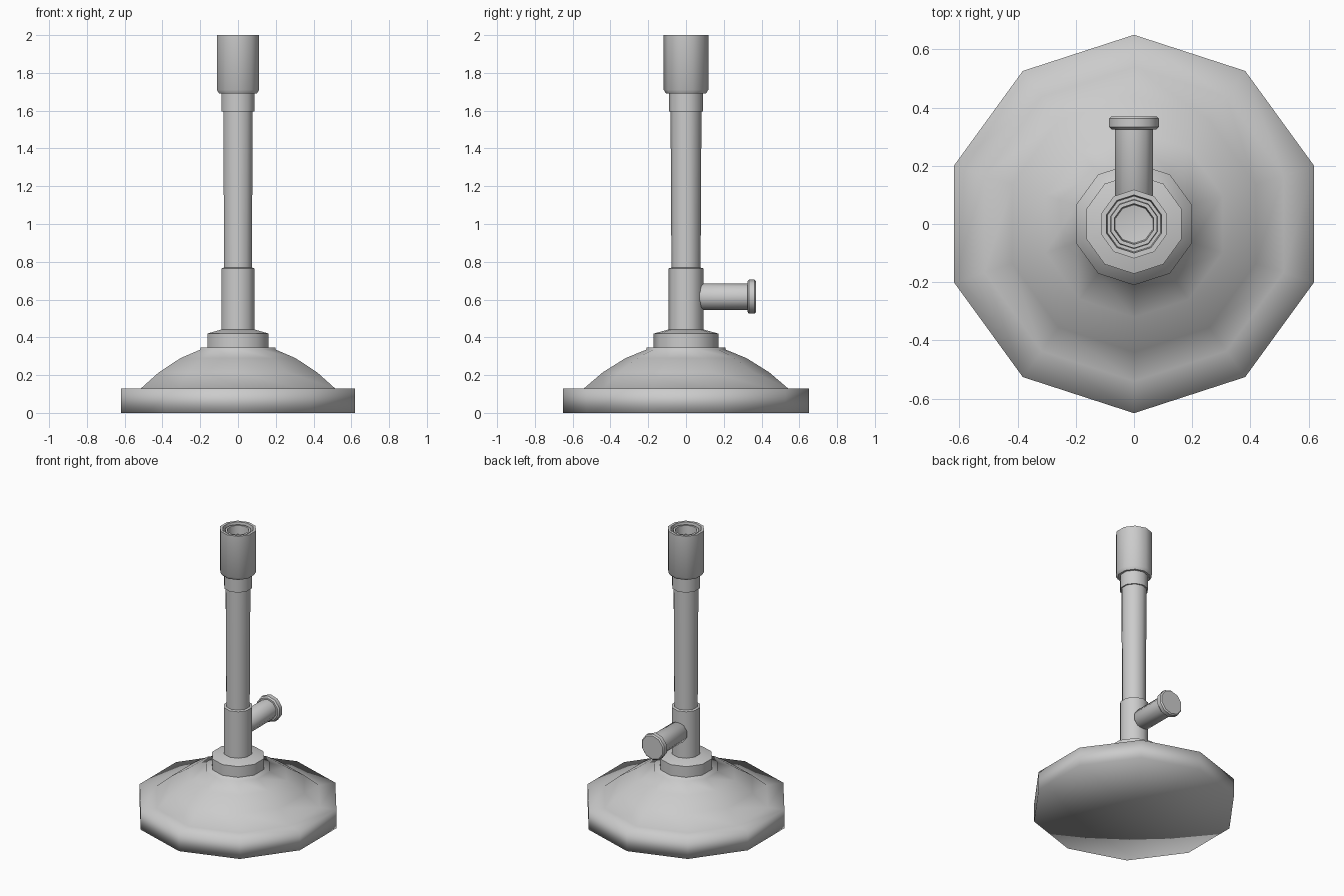
import bpy, bmesh, math
from mathutils import Matrix

if "Cube" in bpy.data.objects:
    bpy.data.objects.remove(bpy.data.objects["Cube"])

SIDES = 10


def lathe(name, profile, angle=40, matrix=None):
    """Spin (radius, height) points round z with a corner on +y; radius 0 makes a pole."""
    bm = bmesh.new()
    rings = []
    for r, z in profile:
        if r == 0:
            rings.append([bm.verts.new((0, 0, z))])
        else:
            rings.append([bm.verts.new((r * math.sin(2 * math.pi * i / SIDES),
                                        r * math.cos(2 * math.pi * i / SIDES), z))
                          for i in range(SIDES)])
    for a, b in zip(rings, rings[1:]):
        for i in range(SIDES):
            j = (i + 1) % SIDES
            if len(a) == 1:
                bm.faces.new((a[0], b[i], b[j]))
            elif len(b) == 1:
                bm.faces.new((a[i], a[j], b[0]))
            else:
                bm.faces.new((a[i], a[j], b[j], b[i]))
    bmesh.ops.recalc_face_normals(bm, faces=bm.faces)
    if matrix:
        bm.transform(matrix)
    mesh = bpy.data.meshes.new(name)
    bm.to_mesh(mesh)
    bm.free()
    obj = bpy.data.objects.new(name, mesh)
    bpy.context.collection.objects.link(obj)
    bpy.ops.object.select_all(action='DESELECT')
    obj.select_set(True)
    bpy.context.view_layer.objects.active = obj
    bpy.ops.object.shade_smooth_by_angle(angle=math.radians(angle))
    return obj


# Heavy foot: rim, flat lip and dome, softly shaded throughout
lathe("base", [(0, 0), (0.65, 0), (0.65, 0.13), (0.54, 0.13), (0.44, 0.215),
               (0.32, 0.29), (0.21, 0.335), (0.21, 0.345), (0, 0.345)], angle=100)

# Collar on top of the dome
lathe("collar", [(0, 0.33), (0.171, 0.33), (0.171, 0.42), (0.09, 0.442), (0, 0.442)])

# Lower sleeve and slender barrel
lathe("lower_sleeve", [(0, 0.42), (0.092, 0.42), (0.092, 0.765), (0.075, 0.77), (0, 0.77)])
lathe("barrel", [(0, 0.75), (0.077, 0.75), (0.082, 1.62), (0, 1.62)])

# Neck ring under the head
lathe("neck_ring", [(0, 1.595), (0.091, 1.595), (0.091, 1.71), (0, 1.71)])

# Head with stepped rim and recessed mouth
lathe("burner_head", [(0, 1.69), (0.105, 1.69), (0.118, 1.71), (0.118, 2.0), (0.1, 2.0),
                      (0.096, 1.97), (0.085, 1.97), (0.083, 1.99), (0.07, 1.99),
                      (0.066, 1.93), (0, 1.92)])

# Gas inlet pointing to the back, with a flanged end
inlet = Matrix.Translation((0, 0, 0.615)) @ Matrix.Rotation(-math.pi / 2, 4, 'X')
lathe("gas_inlet", [(0, 0.05), (0.04, 0.05), (0.069, 0.085), (0.069, 0.34), (0, 0.34)],
      matrix=inlet)
lathe("inlet_flange", [(0, 0.325), (0.08, 0.325), (0.09, 0.334), (0.09, 0.362),
                       (0.082, 0.37), (0, 0.37)], matrix=inlet)
